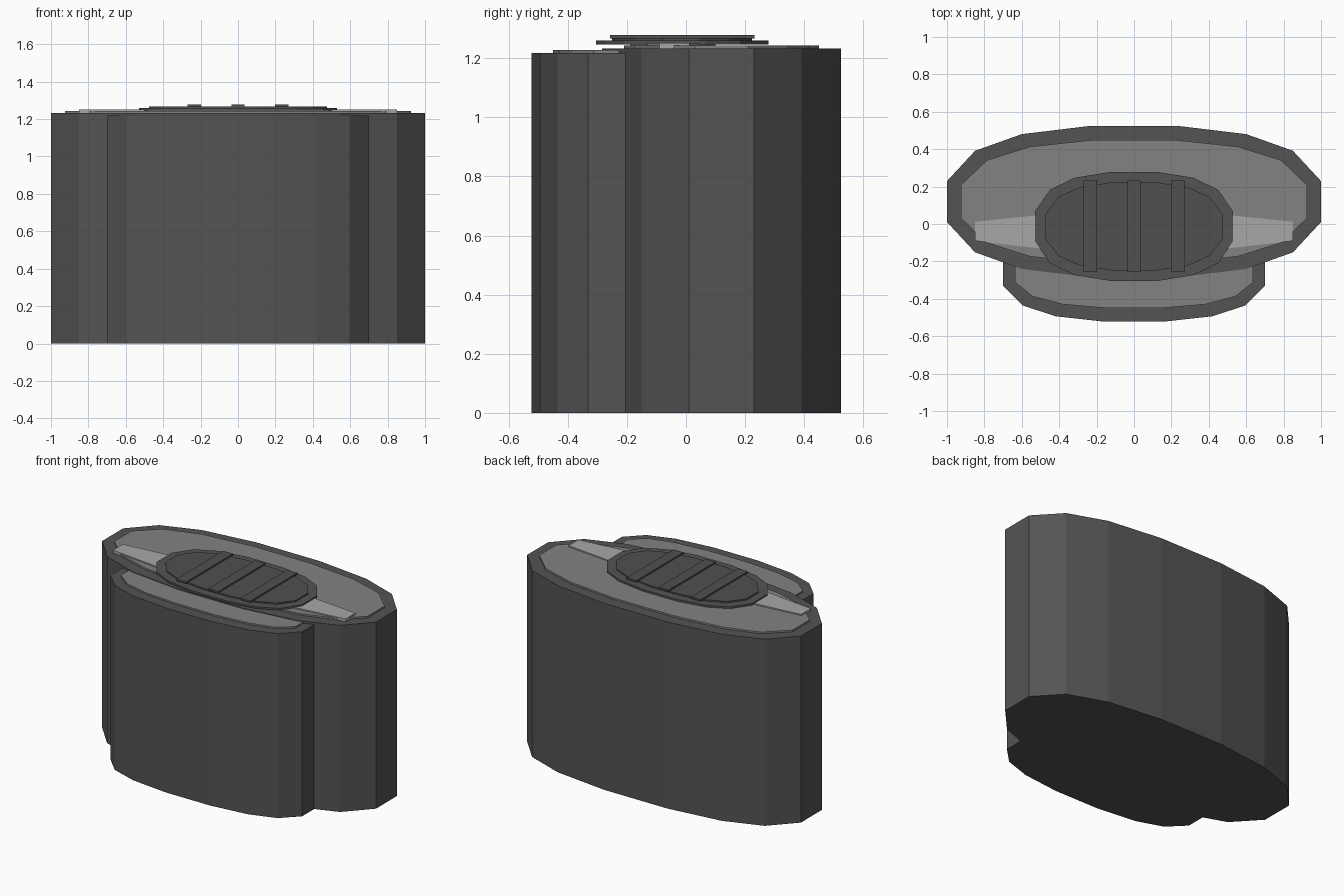
import bpy, bmesh

if "Cube" in bpy.data.objects:
    bpy.data.objects.remove(bpy.data.objects["Cube"])


def material(name, v):
    m = bpy.data.materials.new(name)
    m.diffuse_color = (v, v, v, 1)
    m.use_nodes = True
    m.node_tree.nodes["Principled BSDF"].inputs["Base Color"].default_value = m.diffuse_color
    return m


DARK = material("dark grey", 0.088)
LID = material("lid grey", 0.08)
MID = material("mid grey", 0.225)
LIGHT = material("light grey", 0.39)

# One quarter of the rounded 16-sided outline, in unit radii
QUARTER = [(1.0, 0.27), (0.85, 0.67), (0.6, 0.89), (0.23, 1.0)]
OUTLINE = (QUARTER + [(-x, y) for x, y in reversed(QUARTER)]
           + [(-x, -y) for x, y in QUARTER]
           + [(x, -y) for x, y in reversed(QUARTER)])


def prism(name, points, z0, z1, mat):
    """Extrude a flat outline from z0 up to z1."""
    bm = bmesh.new()
    face = bm.faces.new([bm.verts.new((x, y, z0)) for x, y in points])
    top = bmesh.ops.extrude_face_region(bm, geom=[face])["geom"]
    for v in top:
        if isinstance(v, bmesh.types.BMVert):
            v.co.z = z1
    bmesh.ops.recalc_face_normals(bm, faces=bm.faces[:])
    me = bpy.data.meshes.new(name)
    bm.to_mesh(me)
    bm.free()
    me.materials.append(mat)
    ob = bpy.data.objects.new(name, me)
    bpy.context.collection.objects.link(ob)
    return ob


def oval(name, cy, rx, ry, z0, z1, mat):
    return prism(name, [(x * rx, cy + y * ry) for x, y in OUTLINE], z0, z1, mat)


# Main body and the smaller front pocket
oval("main_body", 0.12, 1.0, 0.405, 0, 1.232, DARK)
oval("front_pocket", -0.26, 0.70, 0.262, 0, 1.218, DARK)

# Inset top panels
oval("body_top_panel", 0.12, 0.925, 0.33, 1.23, 1.243, MID)
oval("pocket_top_panel", -0.26, 0.637, 0.19, 1.216, 1.228, MID)

# Tapered strap running under the lid
prism("strap", [(0.85, -0.09), (0.85, 0.012), (0, 0.10), (-0.85, 0.012),
                (-0.85, -0.09), (0, -0.19)], 1.231, 1.251, LIGHT)

# Oval lid with raised centre and three ribs
oval("lid_rim", -0.013, 0.53, 0.292, 1.247, 1.259, DARK)
oval("lid_centre", -0.013, 0.475, 0.237, 1.257, 1.268, LID)
for i, cx in enumerate((-0.235, 0, 0.235)):
    a, b = cx - 0.036, cx + 0.036
    prism(f"lid_rib_{i + 1}", [(a, -0.257), (b, -0.257), (b, 0.232), (a, 0.232)],
          1.266, 1.278, LID)
